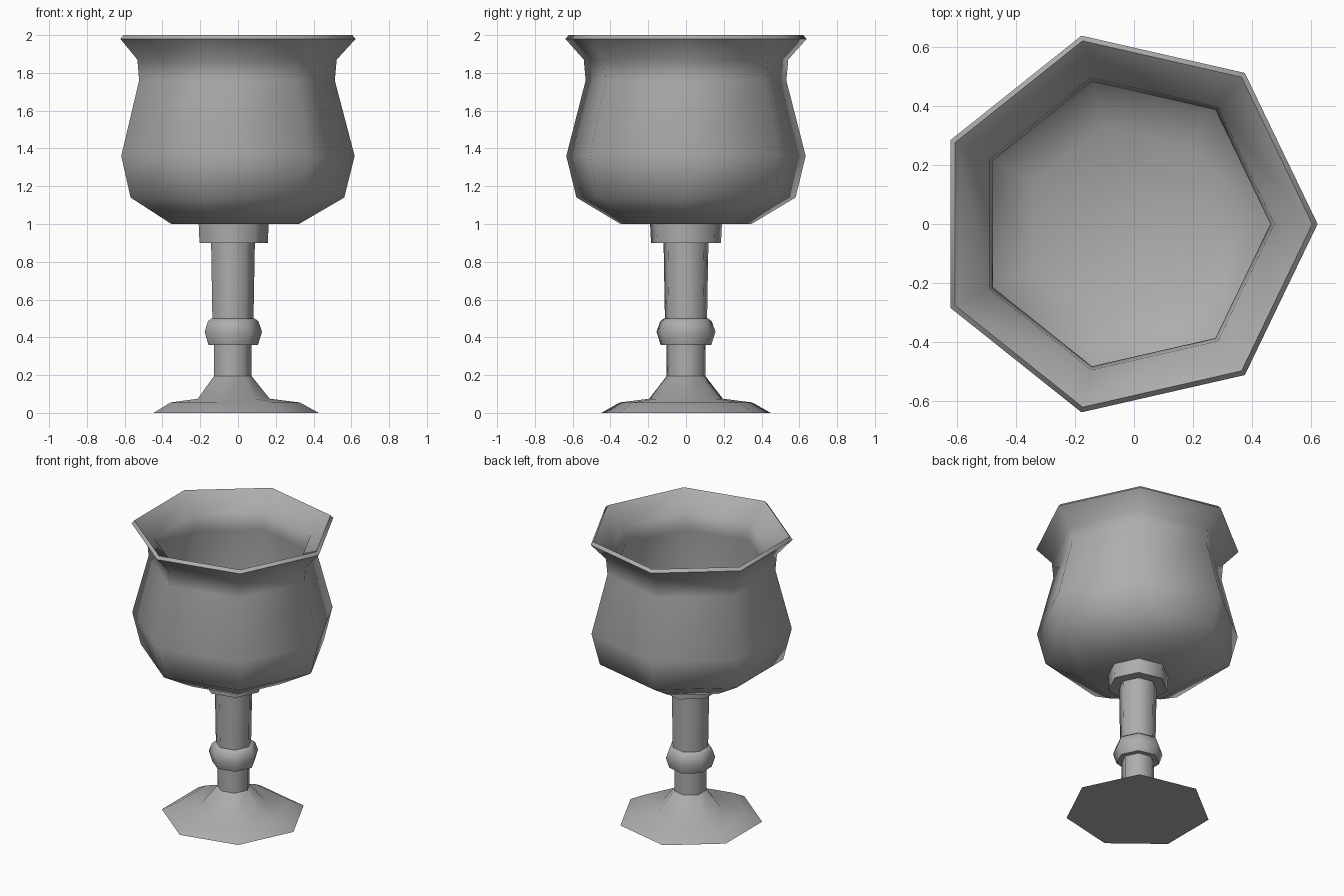
import bpy
import bmesh
from math import cos, sin, radians, tau

if "Cube" in bpy.data.objects:
    bpy.data.objects.remove(bpy.data.objects["Cube"], do_unlink=True)

SIDES = 7
CENTRE_X = -0.0325  # an odd-sided ring is off-centre in its bounding box

grey = bpy.data.materials.new("pewter_grey")
grey.use_nodes = True
grey.diffuse_color = (0.42, 0.42, 0.42, 1)
shader = next(n for n in grey.node_tree.nodes if n.type == "BSDF_PRINCIPLED")
shader.inputs["Base Color"].default_value = grey.diffuse_color
shader.inputs["Roughness"].default_value = 0.6


def turned(name, profile, smooth_angle=60):
    """Revolve (radius, height) points into a seven-sided part; radius 0 is a pole."""
    bm = bmesh.new()
    rings = []
    for r, z in profile:
        count = SIDES if r > 0 else 1
        rings.append([bm.verts.new((r * cos(tau * i / SIDES), r * sin(tau * i / SIDES), z))
                      for i in range(count)])
    for a, b in zip(rings, rings[1:]):
        for i in range(SIDES):
            j = (i + 1) % SIDES
            corners = [a[i % len(a)], a[j % len(a)], b[j % len(b)], b[i % len(b)]]
            bm.faces.new(list(dict.fromkeys(corners)))
    bmesh.ops.recalc_face_normals(bm, faces=bm.faces)
    mesh = bpy.data.meshes.new(name)
    bm.to_mesh(mesh)
    bm.free()
    mesh.materials.append(grey)
    obj = bpy.data.objects.new(name, mesh)
    obj.location.x = CENTRE_X
    bpy.context.collection.objects.link(obj)
    bpy.ops.object.select_all(action="DESELECT")
    obj.select_set(True)
    bpy.context.view_layer.objects.active = obj
    bpy.ops.object.shade_smooth_by_angle(angle=radians(smooth_angle))
    return obj


# Bowl: outside from the base up, over the lip, then down the inside
turned("bowl", [
    (0, 1.0), (0.355, 1.0), (0.595, 1.14), (0.65, 1.36), (0.545, 1.76),
    (0.555, 1.87), (0.655, 1.98), (0.637, 2.0),
    (0.508, 1.885), (0.495, 1.77), (0.6, 1.36), (0.55, 1.17), (0.34, 1.05), (0, 1.05),
])

# Collar under the bowl
turned("collar", [(0, 0.9), (0.19, 0.9), (0.195, 1.0), (0, 1.0)])

# Stem
turned("upper_stem", [(0.114, 0.47), (0.122, 0.91)])
turned("lower_stem", [(0.105, 0.19), (0.105, 0.39)])

# Knob on the stem
turned("knob", [(0, 0.36), (0.138, 0.36), (0.16, 0.43), (0.14, 0.485), (0.12, 0.5), (0, 0.5)])

# Foot, flaring from the stem to a thin edge with a flat underside
turned("foot", [(0, 0), (0.46, 0), (0.36, 0.055), (0.2, 0.075), (0.105, 0.195), (0, 0.195)])
